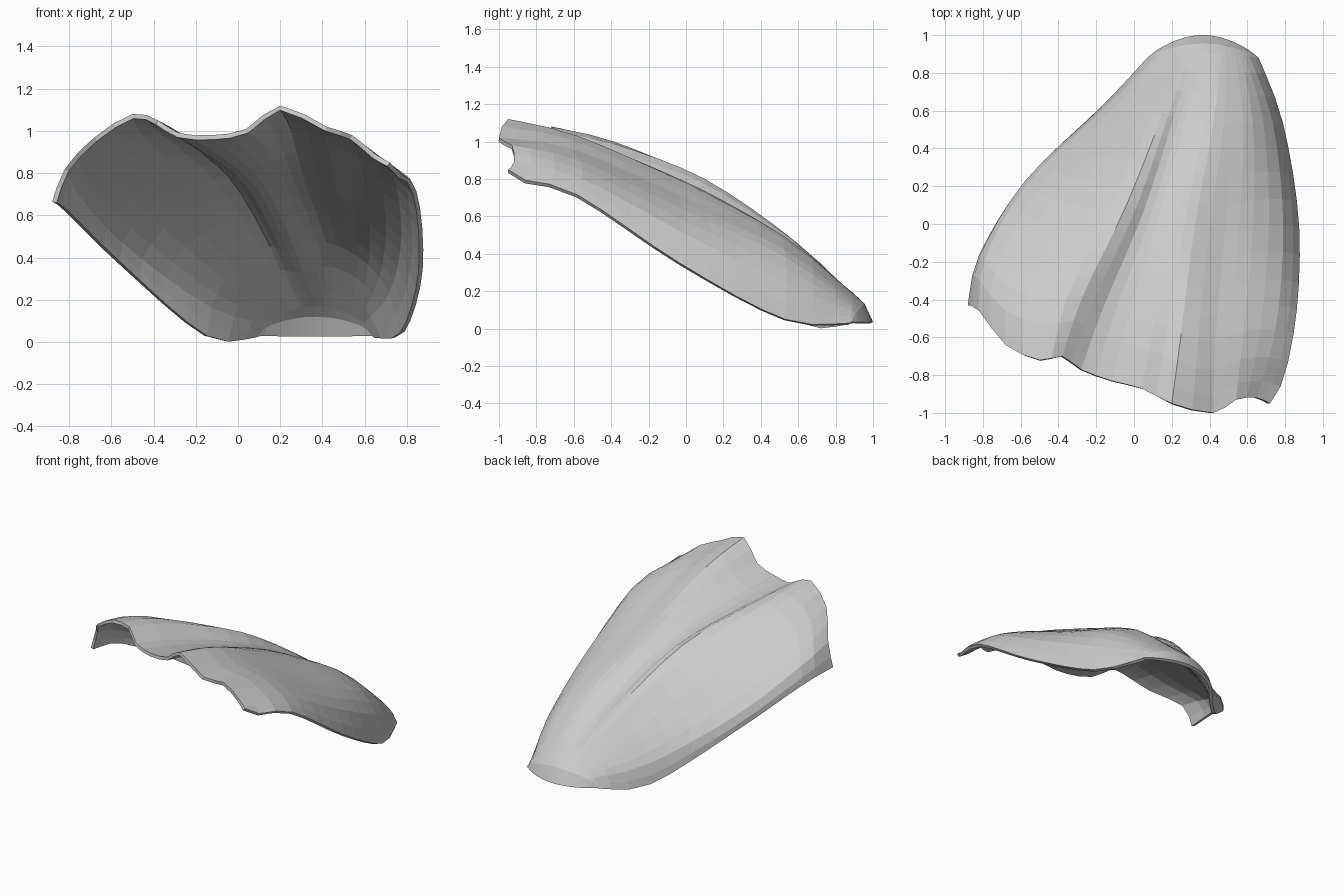
import bpy, bmesh, math
from mathutils import Vector

if "Cube" in bpy.data.objects:
    bpy.data.objects.remove(bpy.data.objects["Cube"])

# Front edge of the shell, left rim to right rim (x, y, z)
front = [(-.88, -.43, .665), (-.82, -.46, .82), (-.68, -.64, .97), (-.50, -.72, 1.08),
         (-.38, -.70, 1.05), (-.28, -.77, .99), (-.12, -.83, .98), (.04, -.87, 1.01),
         (.20, -.95, 1.12), (.42, -1.0, 1.02), (.54, -.93, .98), (.65, -.92, .89),
         (.72, -.95, .85)]

# Cross-sections (x, z) at a fraction of the way from back to front
sections = {
    .2: [(-.16, .03), (-.14, .17), (-.07, .30), (.05, .41), (.15, .47), (.21, .455), (.27, .45),
         (.34, .47), (.42, .49), (.53, .45), (.63, .38), (.735, .24), (.79, .05)],
    .5: [(-.57, .375), (-.56, .48), (-.44, .635), (-.22, .755), (-.04, .80), (.05, .755), (.13, .755),
         (.22, .775), (.32, .785), (.48, .72), (.63, .635), (.79, .51), (.875, .345)],
    .8: [(-.82, .62), (-.79, .74), (-.66, .89), (-.45, .995), (-.27, .985), (-.16, .92), (-.03, .915),
         (.11, .955), (.25, 1.03), (.43, .965), (.58, .895), (.75, .80), (.845, .715)],
}
N = len(front)
BACK_Y = .9


def catmull(a, b, c, d, t):
    return .5 * (2 * b + (c - a) * t + (2 * a - 5 * b + 4 * c - d) * t * t
                 + (3 * b - a - 3 * c + d) * t ** 3)


def around(seq, k):
    return [seq[max(0, min(len(seq) - 1, k + o))] for o in (-1, 0, 1, 2)]


# Back shoulder row, then the keyed rows out to the front edge
arch = [math.sin(math.pi * j / (N - 1)) for j in range(N)]
keys = [[Vector((.07 + .59 * j / (N - 1), BACK_Y - .02 * (1 - arch[j]), .03 + .155 * arch[j] ** .6))
         for j in range(N)]]
for u, sec in sections.items():
    keys.append([Vector((x, BACK_Y + (f[1] - BACK_Y) * u, z)) for (x, z), f in zip(sec, front)])
keys.append([Vector(f) for f in front])

# Rounded end wall at the back, then smooth rows between the keys
rows = [[Vector((p.x, p.y + .10 * a ** .8, .035)) for p, a in zip(keys[0], arch)],
        [Vector((p.x, p.y + .055 * a ** .8, .035 + (p.z - .035) * .65)) for p, a in zip(keys[0], arch)]]
for k, n in enumerate([3, 4, 4, 3]):
    a, b, c, d = around(keys, k)
    for i in range(n):
        rows.append([catmull(a[j], b[j], c[j], d[j], i / n) for j in range(N)])
rows.append(keys[-1])

# Right rim hangs level before it turns up at the front corner
rows[-2][-1] += Vector((.02, 0, -.03))
rows[-3][-1] += Vector((.01, 0, -.01))

# Halve the strips across the shell so the lobes are rounded
rows = [[catmull(*around(row, j), t) for j in range(N - 1) for t in (0, .5)] + [row[-1]]
        for row in rows]

# Ribbed shell surface
bm = bmesh.new()
grid = [[bm.verts.new((p.x, p.y, max(p.z, .003))) for p in row] for row in rows]
for r in range(len(grid) - 1):
    for j in range(len(grid[0]) - 1):
        bm.faces.new((grid[r][j], grid[r + 1][j], grid[r + 1][j + 1], grid[r][j + 1]))

bmesh.ops.remove_doubles(bm, verts=bm.verts, dist=.001)
bmesh.ops.recalc_face_normals(bm, faces=bm.faces)
if sum(f.normal.z for f in bm.faces) < 0:
    bmesh.ops.reverse_faces(bm, faces=bm.faces)
mesh = bpy.data.meshes.new("ribbed_shell")
bm.to_mesh(mesh)
bm.free()
shell = bpy.data.objects.new("ribbed_shell", mesh)
bpy.context.collection.objects.link(shell)

# Thin wall thickness on the underside
wall = shell.modifiers.new("wall", 'SOLIDIFY')
wall.thickness = .022
wall.offset = -1
